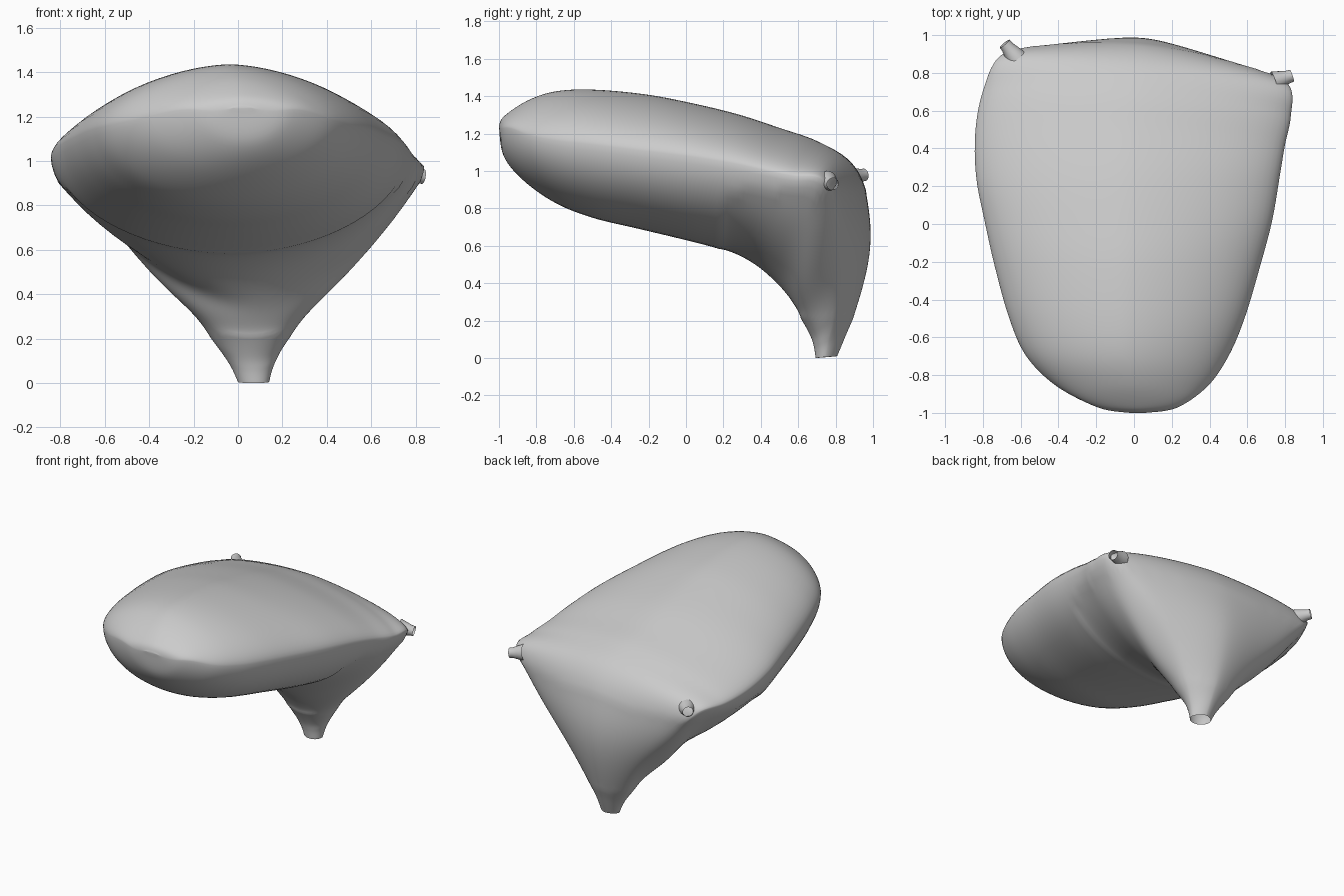
import bpy, bmesh, math
from mathutils import Vector

if "Cube" in bpy.data.objects:
    bpy.data.objects.remove(bpy.data.objects["Cube"])

# Sections: bottom y,z | top y,z | left x, right x | rim fraction | lower-side sharpness
SECTIONS = [
    (-1.00, 1.235, -1.00, 1.245, -0.02, 0.06, 0.50, 1.0),
    (-0.975, 1.08, -0.97, 1.295, -0.19, 0.23, 0.30, 1.0),
    (-0.87, 0.95, -0.85, 1.375, -0.41, 0.39, 0.42, 1.0),
    (-0.70, 0.83, -0.70, 1.425, -0.57, 0.50, 0.44, 1.0),
    (-0.50, 0.75, -0.50, 1.435, -0.66, 0.585, 0.43, 1.0),
    (-0.25, 0.69, -0.22, 1.41, -0.735, 0.665, 0.42, 1.0),
    (0.00, 0.63, 0.02, 1.365, -0.79, 0.73, 0.39, 1.0),
    (0.20, 0.575, 0.27, 1.305, -0.835, 0.77, 0.36, 1.05),
    (0.35, 0.50, 0.50, 1.23, -0.84, 0.80, 0.31, 1.17),
    (0.45, 0.415, 0.70, 1.16, -0.80, 0.83, 0.25, 1.25),
    (0.52, 0.34, 0.87, 1.055, -0.71, 0.82, 0.15, 1.3),
    (0.57, 0.28, 0.965, 0.88, -0.53, 0.63, 0.24, 1.15),
    (0.62, 0.21, 1.0, 0.60, -0.27, 0.38, 0.36, 1.0),
    (0.67, 0.12, 0.93, 0.30, -0.12, 0.23, 0.45, 1.0),
    (0.69, 0.06, 0.86, 0.12, -0.04, 0.165, 0.50, 1.0),
    (0.70, 0.0, 0.815, 0.01, 0.00, 0.14, 0.50, 1.0),
]
AROUND, STEPS = 72, 7


def catmull(rows, i, t):
    a, b, c, d = (rows[min(max(i + k, 0), len(rows) - 1)] for k in (-1, 0, 1, 2))
    return [0.5 * (2 * q + (r - p) * t + (2 * p - 5 * q + 4 * r - s) * t * t
                   + (3 * q - p - 3 * r + s) * t ** 3) for p, q, r, s in zip(a, b, c, d)]


def section_ring(row):
    yb, zb, yt, zt, xl, xr, f, low = row
    mid = (xl + xr) / 2
    top, bottom = Vector((mid, yt, zt)), Vector((mid, yb, zb))
    centre = top.lerp(bottom, f)
    ring = []
    for k in range(AROUND):
        a = 2 * math.pi * k / AROUND
        s, c = math.sin(a), math.cos(a)
        e = 1.2 if c > 0 else low
        end = top if c > 0 else bottom
        p = centre + (end - centre) * abs(c) ** e
        p.x += (xr - xl) / 2 * math.copysign(abs(s) ** e, s)
        # the back is skewed: left corner sits further back than the right one
        w = min(max((p.y - 0.2) / 0.6, 0), 1)
        p.y -= 0.1 * p.x * w * w * (3 - 2 * w)
        ring.append(p)
    return ring


def loft(name, rings, cap_start=False, relax=0):
    bm = bmesh.new()
    loops = [[bm.verts.new(p) for p in ring] for ring in rings]
    for a, b in zip(loops, loops[1:]):
        n = len(a)
        for k in range(n):
            bm.faces.new((a[k], a[(k + 1) % n], b[(k + 1) % n], b[k]))
    if cap_start:
        bm.faces.new(loops[0])
    # soften the folds where the underside runs into the neck
    fold = [v for v in bm.verts if v.co.y > 0.2 and 0.22 < v.co.z < 0.88]
    for _ in range(relax):
        bmesh.ops.smooth_vert(bm, verts=fold, factor=0.5,
                              use_axis_x=True, use_axis_y=True, use_axis_z=True)
    bmesh.ops.recalc_face_normals(bm, faces=bm.faces[:])
    for face in bm.faces:
        face.smooth = True
    mesh = bpy.data.meshes.new(name)
    bm.to_mesh(mesh)
    bm.free()
    obj = bpy.data.objects.new(name, mesh)
    bpy.context.collection.objects.link(obj)
    return obj


# Hollow sac sweeping down into the open neck
rows = [catmull(SECTIONS, i, s / STEPS) for i in range(len(SECTIONS) - 1) for s in range(STEPS)]
rows.append(SECTIONS[-1])
loft("sac_body", [section_ring(r) for r in rows], cap_start=True, relax=25)


# Short flared open tubes at the two back corners
def corner_tube(name, tip, direction):
    d = Vector(direction).normalized()
    q = d.to_track_quat('Z', 'Y')
    profile = [(0.10, 0.055), (0.06, 0.045), (0.025, 0.035), (0.0, 0.033)]
    rings = []
    for back, r in profile:
        rings.append([Vector(tip) - d * back + q @ Vector((r * math.cos(a), r * math.sin(a), 0))
                      for a in (2 * math.pi * k / 20 for k in range(20))])
    loft(name, rings)


corner_tube("left_tube", (-0.685, 0.955, 0.98), (-0.6, 0.75, 0.15))
corner_tube("right_tube", (0.835, 0.785, 0.93), (0.9, 0.3, -0.15))
